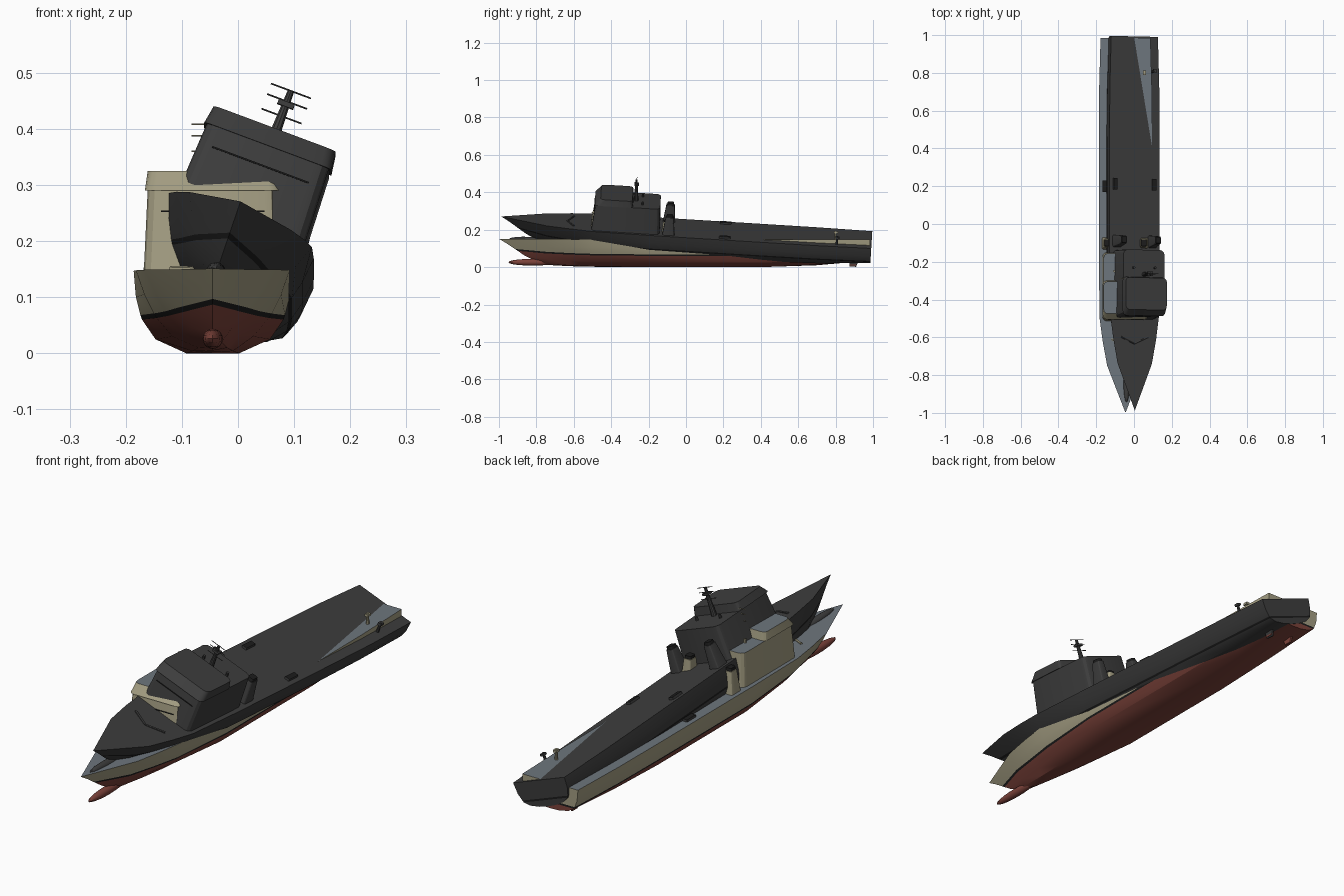
import bpy, bmesh, math
from mathutils import Matrix, Vector

if "Cube" in bpy.data.objects:
    bpy.data.objects.remove(bpy.data.objects["Cube"])


def material(name, rgb):
    m = bpy.data.materials.new(name)
    m.diffuse_color = (*rgb, 1)
    m.use_nodes = True
    m.node_tree.nodes["Principled BSDF"].inputs["Base Color"].default_value = m.diffuse_color
    return m


TAN = material("tan_paint", (0.37, 0.34, 0.225))
DECK = material("deck_grey", (0.155, 0.18, 0.205))
RED = material("hull_red", (0.2, 0.055, 0.042))
BLACK = material("black", (0.012, 0.012, 0.012))
DARK = material("dark_grey", (0.047, 0.047, 0.047))

Z = 0.147  # deck height


def finish(bm, name, mats, pose):
    bmesh.ops.remove_doubles(bm, verts=bm.verts, dist=1e-5)
    bmesh.ops.recalc_face_normals(bm, faces=bm.faces)
    me = bpy.data.meshes.new(name)
    bm.to_mesh(me)
    bm.free()
    for m in mats:
        me.materials.append(m)
    ob = bpy.data.objects.new(name, me)
    bpy.context.collection.objects.link(ob)
    ob.matrix_world = pose
    return ob


def block(name, pose, side, top, lo, hi, z0, z1, x=0, bevel=0.0, skew=0):
    """Tapered box: lo / hi are (half width, y front, y back) at z0 / z1."""
    bm = bmesh.new()
    rings = []
    for (w, a, b), z, dx in ((lo, z0, 0), (hi, z1, skew)):
        rings.append([bm.verts.new((x + dx + sx * w, y, z))
                      for sx, y in ((-1, a), (1, a), (1, b), (-1, b))])
    bm.faces.new(rings[0][::-1])
    bm.faces.new(rings[1])
    for i in range(4):
        j = (i + 1) % 4
        bm.faces.new((rings[0][i], rings[0][j], rings[1][j], rings[1][i]))
    if bevel:
        up = [e for e in bm.edges if abs(e.verts[0].co.z - e.verts[1].co.z) > 1e-4]
        bmesh.ops.bevel(bm, geom=up, offset=bevel, segments=3, profile=0.5, affect='EDGES')
    bm.normal_update()
    for f in bm.faces:
        f.material_index = 1 if f.normal.z > 0.95 else 0
    return finish(bm, name, [side, top], pose)


def rod(name, pose, mat, p, q, r0, r1, sides=10):
    p, q = Vector(p), Vector(q)
    bm = bmesh.new()
    bmesh.ops.create_cone(bm, cap_ends=True, segments=sides, radius1=r0, radius2=r1,
                          depth=(q - p).length)
    rot = (q - p).to_track_quat('Z', 'Y').to_matrix().to_4x4()
    bmesh.ops.transform(bm, verts=bm.verts, matrix=Matrix.Translation((p + q) / 2) @ rot)
    return finish(bm, name, [mat], pose)


# Hull stations: y, half widths and heights from deck edge down to keel
FULL_W = (.141, .137, .129, .126, .102, .047, 0)
FULL_Z = (Z, .1, .068, .06, .025, 0, 0)
STATIONS = [
    (-.75, (.097, .078, .06, .055, .034, .016, 0), (.149, .112, .082, .073, .045, .02, .012)),
    (-.62, (.121, .103, .084, .079, .052, .026, 0), (.149, .108, .075, .067, .036, .01, .005)),
    (-.5, (.137, .122, .105, .1, .072, .036, 0), (.148, .105, .071, .063, .03, .004, .002)),
    (-.2, FULL_W, FULL_Z),
    (.4, FULL_W, FULL_Z),
    (.7, (.14, .136, .126, .122, .096, .045, 0), (Z, .1, .068, .06, .03, .012, .01)),
    (.985, (.132, .128, .117, .113, .086, .042, 0), (Z, .1, .07, .062, .046, .037, .035)),
]
STEM_Y = (-1, -.955, -.915, -.9, -.86, -.81, -.775)
STEM_Z = (.151, .124, .097, .087, .06, .035, .02)


def hull(name, pose, side, deck, stripe, bottom):
    bm = bmesh.new()
    order = [(i, 1) for i in range(7)] + [(i, -1) for i in range(5, -1, -1)]
    rings = [[bm.verts.new((0, STEM_Y[i], STEM_Z[i])) for i, s in order]]
    for y, w, z in STATIONS:
        rings.append([bm.verts.new((s * w[i], y, z[i])) for i, s in order])
    for a, b in zip(rings, rings[1:]):
        for k in range(12):
            f = bm.faces.new((a[k], a[k + 1], b[k + 1], b[k]))
            level = min(k, 11 - k)
            f.material_index = 0 if level < 2 else 2 if level == 2 else 3
        bm.faces.new((a[0], b[0], b[12], a[12])).material_index = 1
    # transom in horizontal bands
    e = rings[-1]
    for k in range(6):
        f = bm.faces.new([e[k], e[k + 1], e[11 - k], e[12 - k]] if k < 5 else [e[5], e[6], e[7]])
        f.material_index = 0 if k < 2 else 2 if k == 2 else 3
    bmesh.ops.dissolve_degenerate(bm, dist=1e-5, edges=bm.edges)
    return finish(bm, name, [side, deck, stripe, bottom], pose)


def ship(tag, pose, side, deck, bottom):
    def n(s):
        return tag + "_" + s
    hull(n("hull"), pose, side, deck, BLACK, bottom)

    # bulbous bow
    bm = bmesh.new()
    bmesh.ops.create_uvsphere(bm, u_segments=16, v_segments=10, radius=1)
    bmesh.ops.transform(bm, verts=bm.verts, matrix=Matrix.Translation((0, -.82, .026))
                        @ Matrix.Diagonal((.018, .13, .018, 1)))
    finish(bm, n("bow_bulb"), [bottom], pose)

    # deckhouse and wheelhouse
    block(n("deckhouse"), pose, side, deck, (.123, -.515, -.15), (.116, -.5, -.155),
          Z - .004, .29, bevel=.025)
    block(n("wheelhouse"), pose, side, deck, (.121, -.505, -.3), (.116, -.475, -.305),
          .29, .325, bevel=.02)
    block(n("front_window_line"), pose, BLACK, BLACK, (.092, -.507, -.5), (.092, -.507, -.5),
          .2515, .2545)

    # mast with yards
    rod(n("mast"), pose, side, (0, -.285, .288), (0, -.29, .408), .012, .006)
    for z, w in ((.408, .038), (.388, .038), (.36, .038)):
        rod(n("yard"), pose, side, (-w, -.288, z), (w, -.288, z), .0015, .0015, 6)
    block(n("mast_platform"), pose, side, side, (.015, -.3, -.275), (.015, -.3, -.275), .378, .387)

    for s in (-1, 1):
        # funnels with black caps
        block(n("funnel"), pose, side, side, (.024, -.135, -.07), (.017, -.122, -.078),
              Z - .003, .242, x=s * .1, bevel=.008, skew=-s * .004)
        block(n("funnel_cap"), pose, BLACK, BLACK, (.015, -.119, -.081), (.014, -.116, -.083),
              .242, .254, x=s * .096, bevel=.006)
        # side hatches, roof whips, rudders
        block(n("side_hatch"), pose, DARK, BLACK, (.011, .17, .23), (.011, .17, .23),
              Z, Z + .01, x=s * .11)
        rod(n("roof_post"), pose, side, (s * .06, -.25, .289), (s * .06, -.25, .305), .006, .006, 8)
        block(n("rudder"), pose, bottom, bottom, (.004, .875, .91), (.004, .87, .925),
              .008, .055, x=s * .05)
        # breakwater wings
        rod(n("breakwater"), pose, side, (0, -.645, Z + .002), (s * .075, -.61, Z + .004),
            .005, .005, 6)
    # stern crane post
    rod(n("stern_post"), pose, side, (.1, .8, Z - .002), (.1, .8, .192), .007, .005, 8)
    block(n("stern_post_head"), pose, side, side, (.008, .79, .812), (.008, .79, .812),
          .18, .19, x=.1)


# upright vessel, and the listing dark vessel resting on it
ship("upright", Matrix.Translation((-.045, 0, 0)), TAN, DECK, RED)
lean = (Matrix.Translation((.003, .01, .206))
        @ Matrix.Rotation(math.radians(-3.5), 4, 'X')
        @ Matrix.Rotation(math.radians(20.5), 4, 'Y')
        @ Matrix.Translation((0, 0, -Z)))
ship("listing", lean, DARK, DARK, DARK)

# smooth the curved surfaces, keep edges sharp
for ob in bpy.context.scene.objects:
    ob.select_set(True)
    bpy.context.view_layer.objects.active = ob
bpy.ops.object.shade_smooth_by_angle(angle=math.radians(28))
